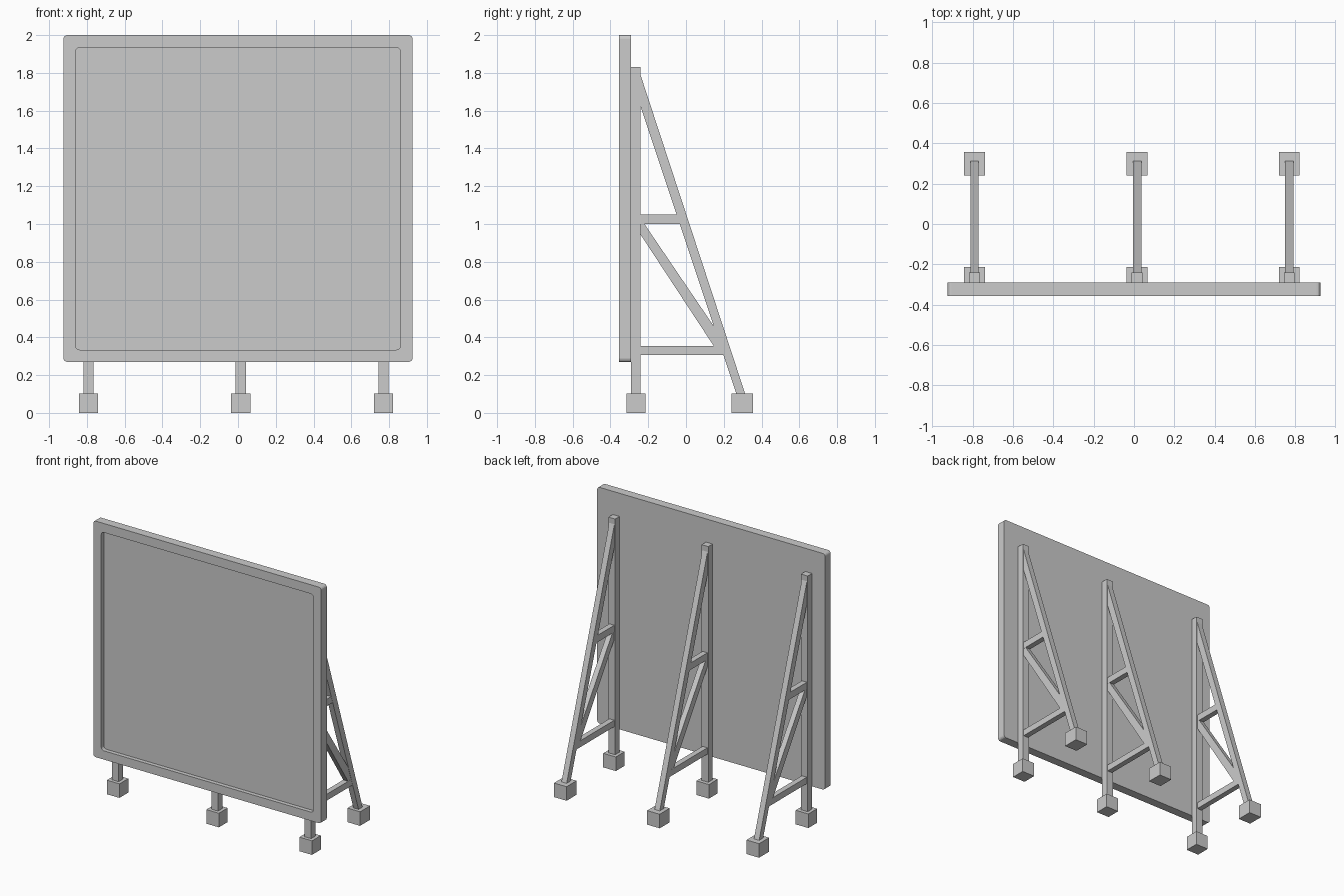
import bpy, bmesh
from math import cos, sin, pi

if "Cube" in bpy.data.objects:
    bpy.data.objects.remove(bpy.data.objects["Cube"])


def finish(name, bm):
    bmesh.ops.recalc_face_normals(bm, faces=bm.faces)
    mesh = bpy.data.meshes.new(name)
    bm.to_mesh(mesh)
    bm.free()
    obj = bpy.data.objects.new(name, mesh)
    bpy.context.collection.objects.link(obj)
    return obj


def side_profile(name, x, width, pts):
    """Extrude a (y, z) outline along x, centred on x."""
    bm = bmesh.new()
    face = bm.faces.new([bm.verts.new((x - width / 2, y, z)) for y, z in pts])
    out = bmesh.ops.extrude_face_region(bm, geom=[face])
    verts = [g for g in out["geom"] if isinstance(g, bmesh.types.BMVert)]
    bmesh.ops.translate(bm, verts=verts, vec=(width, 0, 0))
    return finish(name, bm)


def box(name, x, width, y0, y1, z0, z1):
    return side_profile(name, x, width, [(y0, z0), (y1, z0), (y1, z1), (y0, z1)])


def rounded_loop(bm, hx, z0, z1, y, r, seg=4):
    corners = [(hx - r, z1 - r), (r - hx, z1 - r), (r - hx, z0 + r), (hx - r, z0 + r)]
    loop = []
    for i, (cx, cz) in enumerate(corners):
        for k in range(seg + 1):
            a = (i + k / seg) * pi / 2
            loop.append(bm.verts.new((cx + r * cos(a), y, cz + r * sin(a))))
    return loop


# Board with raised rim and recessed front panel
bm = bmesh.new()
loops = [
    rounded_loop(bm, 0.924, 0.27, 2.0, -0.291, 0.02),
    rounded_loop(bm, 0.924, 0.27, 2.0, -0.356, 0.02),
    rounded_loop(bm, 0.86, 0.334, 1.934, -0.356, 0.022),
    rounded_loop(bm, 0.86, 0.334, 1.934, -0.326, 0.022),
]
for a, b in zip(loops, loops[1:]):
    for i in range(len(a)):
        j = (i + 1) % len(a)
        bm.faces.new((a[i], a[j], b[j], b[i]))
bm.faces.new(loops[0])
bm.faces.new(loops[-1])
finish("board", bm)

# Three identical support trusses
for side, x in (("left", -0.791), ("middle", 0.015), ("right", 0.77)):
    # Concrete feet
    box(f"front_foot_{side}", x, 0.102, -0.316, -0.214, 0, 0.103)
    box(f"rear_foot_{side}", x, 0.102, 0.241, 0.356, 0, 0.103)
    # Upright post
    box(f"post_{side}", x, 0.054, -0.291, -0.241, 0.09, 1.83)
    # Long sloping brace
    side_profile(f"brace_{side}", x, 0.042,
                 [(0.274, 0.08), (0.32, 0.08), (-0.241, 1.79), (-0.25, 1.79), (-0.25, 1.652)])
    # Horizontal struts
    side_profile(f"upper_strut_{side}", x, 0.04,
                 [(-0.25, 1.0), (-0.025, 1.0), (-0.04, 1.05), (-0.25, 1.05)])
    side_profile(f"lower_strut_{side}", x, 0.04,
                 [(-0.25, 0.307), (0.205, 0.307), (0.19, 0.354), (-0.25, 0.354)])
    # Inner diagonal strut
    side_profile(f"diagonal_strut_{side}", x, 0.038,
                 [(-0.245, 0.951), (0.153, 0.345), (0.185, 0.345), (0.17, 0.425),
                  (-0.227, 1.01), (-0.245, 1.01)])
